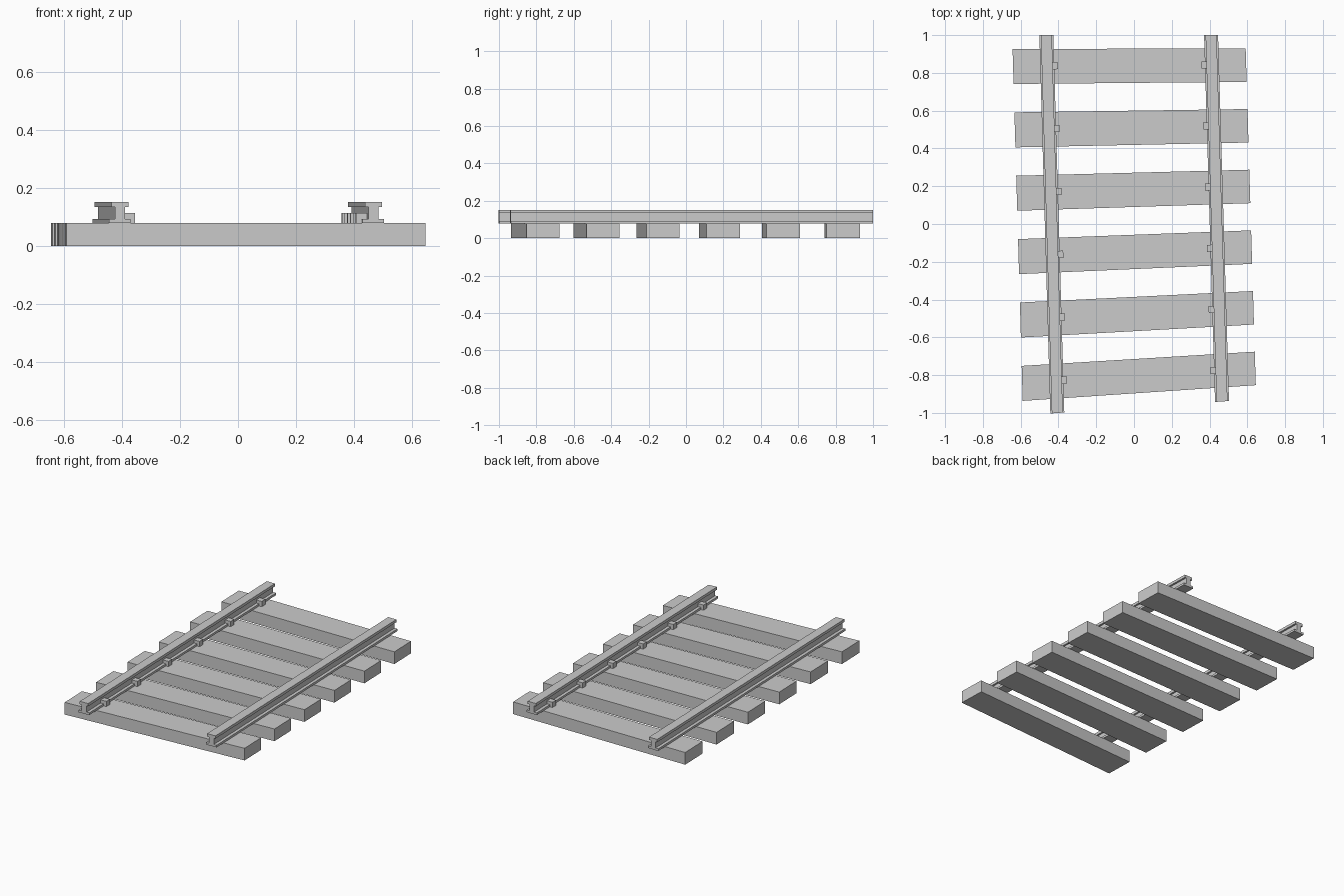
import bpy, bmesh

if "Cube" in bpy.data.objects:
    bpy.data.objects.remove(bpy.data.objects["Cube"])


def place(x, u, z):
    """Map track coordinates (across, 0-1 along, height) onto the slightly skewed, fanned track."""
    return (x - 0.028 + 0.058 * u, 1 - u * (1.97 - 0.07 * x), z)


def prism(name, profile, u0, u1):
    """Sweep an (x, z) profile along the track from u0 to u1."""
    bm = bmesh.new()
    a = [bm.verts.new(place(x, u0, z)) for x, z in profile]
    b = [bm.verts.new(place(x, u1, z)) for x, z in profile]
    bm.faces.new(a)
    bm.faces.new(b)
    n = len(profile)
    for i in range(n):
        j = (i + 1) % n
        bm.faces.new((a[i], a[j], b[j], b[i]))
    bmesh.ops.recalc_face_normals(bm, faces=bm.faces)
    me = bpy.data.meshes.new(name)
    bm.to_mesh(me)
    bm.free()
    ob = bpy.data.objects.new(name, me)
    bpy.context.collection.objects.link(ob)
    return ob


def rect(x0, x1, z0, z1):
    return [(x0, z0), (x1, z0), (x1, z1), (x0, z1)]


BASE, FOOT, NECK, TOP = 0.079, 0.093, 0.134, 0.152

# I-beam rail section: foot, web, head
half = [(0.037, BASE), (0.037, FOOT), (0.017, FOOT),
        (0.017, NECK), (0.029, NECK), (0.029, TOP)]
section = half + [(-x, z) for x, z in reversed(half)]

# Wooden sleepers
for i in range(6):
    u = i / 6
    prism(f"sleeper_{i + 1}", rect(-0.617, 0.617, 0, BASE), u + 0.0365, u + 0.1285)

# Rails with clips on their inner sides
for side, cx, inward in (("left", -0.436, 1), ("right", 0.436, -1)):
    prism(f"{side}_rail", [(cx + x, z) for x, z in section], 0, 1)
    for i in range(6):
        u = i / 6 + 0.081
        clip = rect(cx + inward * 0.017, cx + inward * 0.056, BASE, 0.113)
        prism(f"{side}_rail_clip_{i + 1}", clip, u - 0.0095, u + 0.0095)
